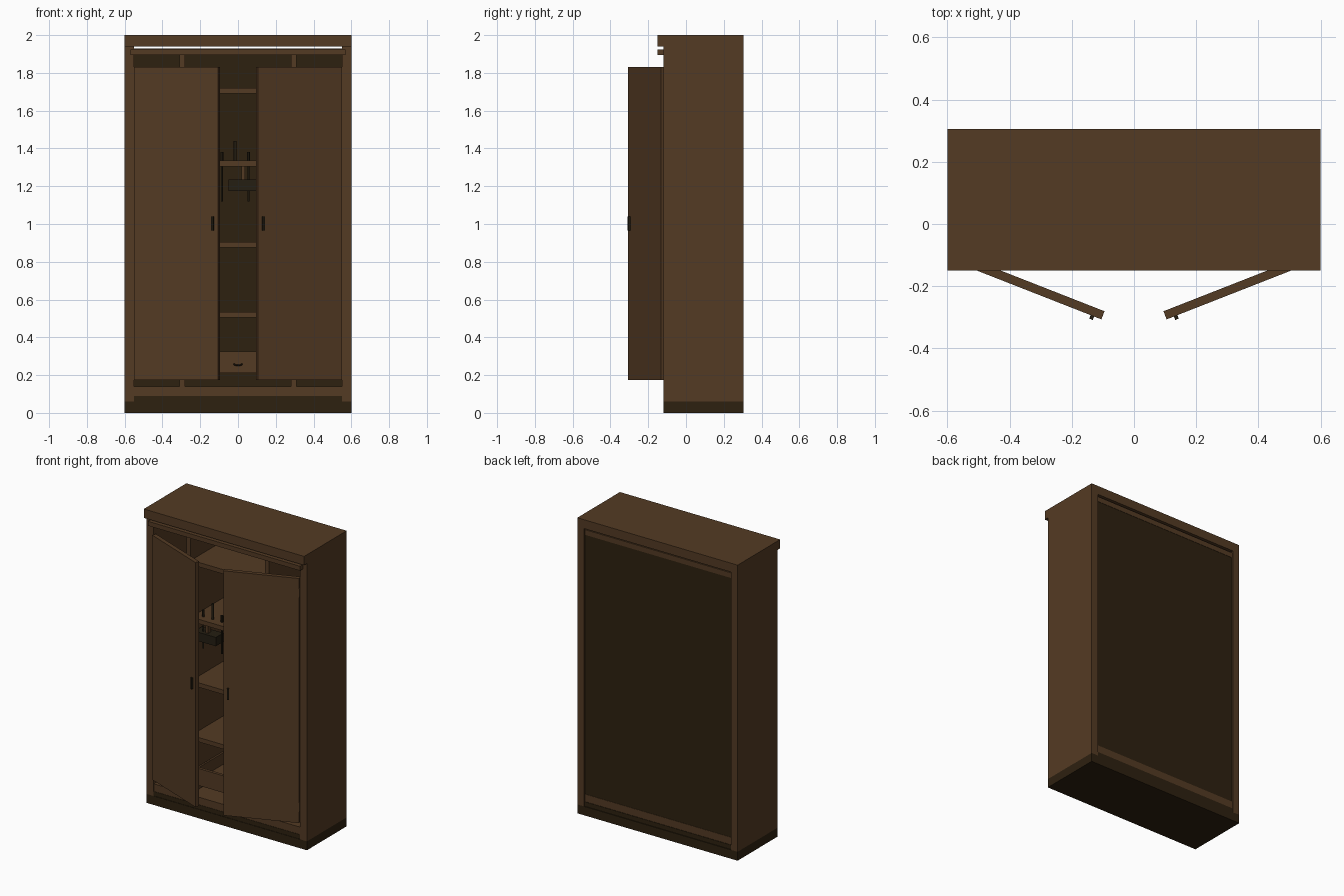
import bpy
import math
from mathutils import Matrix, Vector

old = bpy.data.objects.get("Cube")
if old:
    bpy.data.objects.remove(old, do_unlink=True)


def material(name, rgb):
    mat = bpy.data.materials.new(name)
    mat.use_nodes = True
    mat.diffuse_color = (*rgb, 1)
    mat.node_tree.nodes["Principled BSDF"].inputs["Base Color"].default_value = (*rgb, 1)
    return mat


WOOD = material("brown wood", (0.088, 0.043, 0.017))
DARK = material("dark wood", (0.027, 0.015, 0.005))
METAL = material("dark metal", (0.018, 0.013, 0.006))


def box(name, x, y, z, mat=WOOD):
    """Box from (low, high) pairs on each axis."""
    mid = [(a + b) / 2 for a, b in (x, y, z)]
    bpy.ops.mesh.primitive_cube_add(size=1, location=mid)
    ob = bpy.context.object
    ob.name = name
    ob.scale = [b - a for a, b in (x, y, z)]
    bpy.ops.object.transform_apply(location=True, scale=True)
    ob.data.materials.append(mat)
    return ob


def rod(name, x, y, z, radius, mat=METAL):
    bpy.ops.mesh.primitive_cylinder_add(vertices=12, radius=radius, depth=z[1] - z[0],
                                        location=(x, y, sum(z) / 2))
    ob = bpy.context.object
    ob.name = name
    ob.data.materials.append(mat)
    bpy.ops.object.shade_smooth_by_angle()
    return ob


FRONT, BACK = -0.12, 0.305
INNER = (-0.55, 0.55)
PANEL_Y = (FRONT + 0.005, 0.297)

# Base
box("plinth", (-0.6, 0.6), (FRONT, BACK), (0, 0.06), DARK)
box("plinth_step", INNER, (FRONT + 0.003, 0.3), (0.06, 0.09), DARK)

# Carcass
box("bottom_panel", INNER, PANEL_Y, (0.09, 0.14))
box("top_panel", INNER, PANEL_Y, (1.895, 1.93))
box("back_panel", INNER, (0.28, 0.295), (0.14, 1.895), DARK)
box("cornice", (-0.6, 0.6), (-0.15, BACK), (1.94, 2.0))
box("cornice_moulding", (-0.57, 0.57), (-0.15, FRONT), (1.895, 1.925))
for side, s in (("left", 1), ("right", -1)):
    box(side + "_side_panel", sorted((s * 0.55, s * 0.6)), (FRONT, BACK), (0.06, 1.94))
    box(side + "_divider", sorted((s * 0.28, s * 0.31)), (-0.11, 0.28), (0.14, 1.895))

# Shelves in the middle bay
for i, z in enumerate((0.505, 0.875, 1.305, 1.69)):
    box(f"shelf_{i + 1}", (-0.28, 0.28), (-0.1, 0.28), (z, z + 0.03))

# Open drawer box
box("drawer_front", (-0.275, 0.275), (-0.1, -0.08), (0.21, 0.325))
box("drawer_bottom", (-0.275, 0.275), (-0.08, 0.27), (0.21, 0.222))
for side, s in (("left", 1), ("right", -1)):
    box("drawer_" + side, sorted((s * 0.263, s * 0.275)), (-0.08, 0.27), (0.222, 0.3))

# Curved drawer pull
curve = bpy.data.curves.new("drawer_pull", "CURVE")
curve.dimensions = "3D"
curve.bevel_depth = 0.004
curve.bevel_resolution = 2
arc = curve.splines.new("POLY")
arc.points.add(8)
for i, p in enumerate(arc.points):
    a = math.pi * i / 8
    p.co = (0.02 * math.cos(a), -0.1 - 0.014 * math.sin(a), 0.258 - 0.006 * math.sin(a), 1)
pull = bpy.data.objects.new("drawer_pull", curve)
pull.data.materials.append(METAL)
bpy.context.collection.objects.link(pull)

# Row of rods through the upper shelf, every other one taller
for i in range(6):
    x = -0.225 + 0.07 * i
    tall = i % 2
    rod(f"rack_rod_{i + 1}", x, -0.05, (1.335, 1.44 if tall else 1.38), 0.008)
    if not tall:
        rod(f"hanging_rod_{i + 1}", x, -0.05, (1.12, 1.305), 0.006)

# Blocks hung below that shelf
for i, x in enumerate((-0.19, 0.03)):
    box(f"hanging_block_{i + 1}", (x - 0.08, x + 0.08), (-0.08, 0.0), (1.175, 1.235), METAL)
    box(f"block_hanger_{i + 1}", (x - 0.012, x + 0.008), (-0.06, -0.03), (1.235, 1.305))

# Doors standing ajar, built along x from the hinge and then swung open
SWING = math.radians(21.4)
for side, s in (("left", 1), ("right", -1)):
    door = box(side + "_door", sorted((0, -s * 0.478)), (0, 0.028), (0.175, 1.83))
    handle = box(side + "_handle", sorted((-s * 0.441, -s * 0.453)), (-0.012, 0),
                 (0.965, 1.04), METAL)
    parts = [door, handle]
    for z in (0.25, 1.7):
        parts.append(box(side + "_hinge", sorted((-s * 0.02, s * 0.002)), (0.002, 0.034),
                         (z, z + 0.06)))
    swing = Matrix.Translation(Vector((s * 0.55, -0.132, 0))) @ Matrix.Rotation(s * SWING, 4, "Z")
    for ob in parts:
        ob.data.transform(swing @ ob.matrix_world)
        ob.matrix_world = Matrix.Identity(4)
